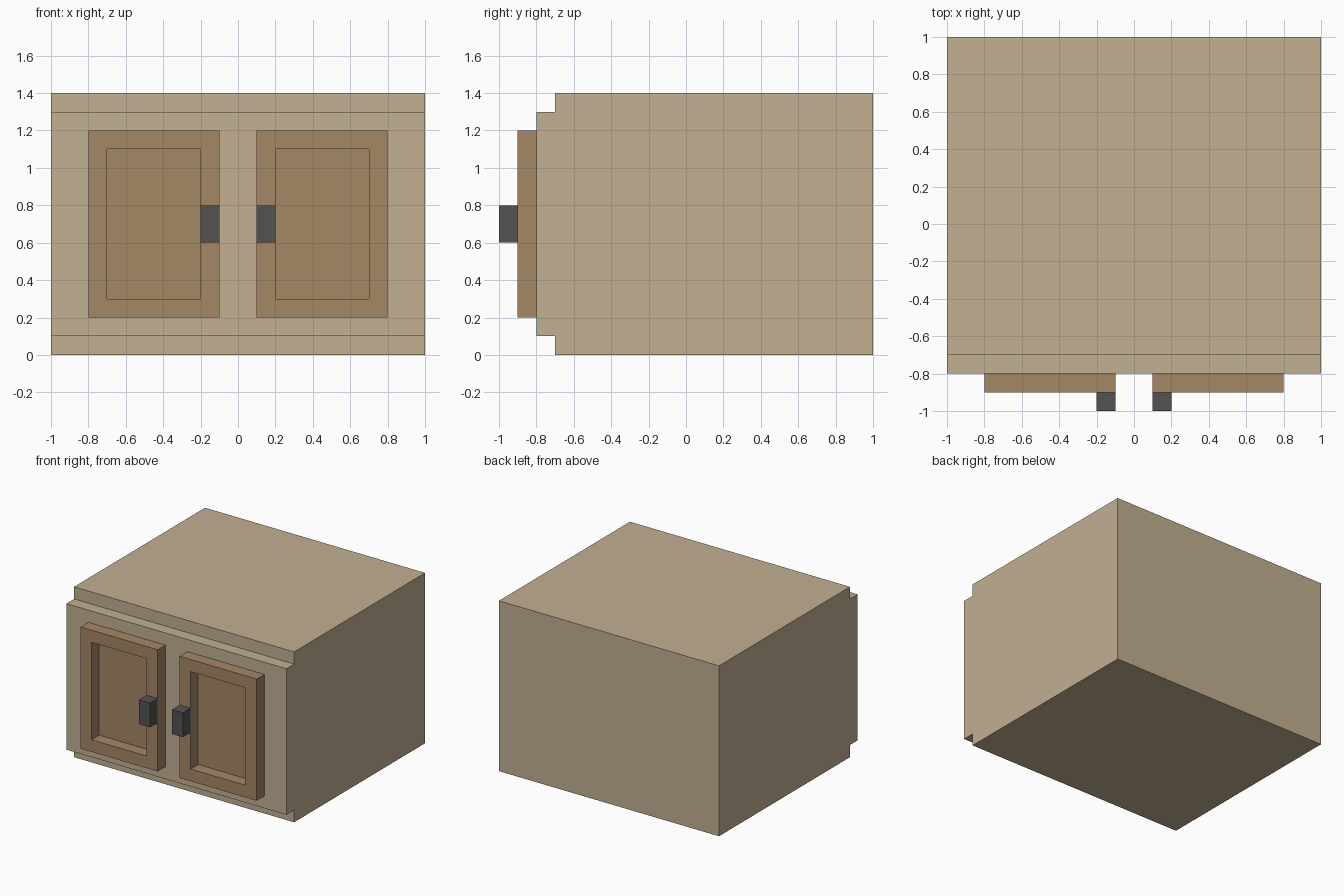
import bpy, bmesh

if "Cube" in bpy.data.objects:
    bpy.data.objects.remove(bpy.data.objects["Cube"])


def material(name, rgb):
    lin = [((c / 255 + 0.055) / 1.055) ** 2.4 for c in rgb]
    m = bpy.data.materials.new(name)
    m.diffuse_color = (*lin, 1)
    m.use_nodes = True
    m.node_tree.nodes["Principled BSDF"].inputs["Base Color"].default_value = m.diffuse_color
    return m


PALE = material("pale_wood", (194, 176, 146))
BROWN = material("brown_wood", (165, 135, 101))
METAL = material("dark_metal", (84, 82, 82))


def finish(bm, name, mat):
    bmesh.ops.recalc_face_normals(bm, faces=bm.faces)
    me = bpy.data.meshes.new(name)
    bm.to_mesh(me)
    bm.free()
    me.materials.append(mat)
    ob = bpy.data.objects.new(name, me)
    bpy.context.collection.objects.link(ob)
    return ob


def box(x, y, z):
    """Box from (min, max) ranges on each axis."""
    bm = bmesh.new()
    bmesh.ops.create_cube(bm, size=1)
    for v in bm.verts:
        v.co = [sum(r) / 2 + c * (r[1] - r[0]) for c, r in zip(v.co, (x, y, z))]
    return bm


# Cabinet body: side profile (y, z) with a raised front, extruded along x
profile = [(1, 0), (1, 1.4), (-0.7, 1.4), (-0.7, 1.3),
           (-0.8, 1.3), (-0.8, 0.1), (-0.7, 0.1), (-0.7, 0)]
bm = bmesh.new()
side = bm.faces.new([bm.verts.new((-1, y, z)) for y, z in profile])
ext = bmesh.ops.extrude_face_region(bm, geom=[side], use_keep_orig=True)
verts = [g for g in ext["geom"] if isinstance(g, bmesh.types.BMVert)]
bmesh.ops.translate(bm, verts=verts, vec=(2, 0, 0))
finish(bm, "cabinet_body", PALE)

for label, s in (("left", -1), ("right", 1)):
    # Door with a frame around a sunken panel
    bm = box(sorted((s * 0.1, s * 0.8)), (-0.9, -0.8), (0.2, 1.2))
    bm.normal_update()
    front = min(bm.faces, key=lambda f: f.calc_center_median().y)
    bmesh.ops.inset_region(bm, faces=[front], thickness=0.1, use_even_offset=True)
    bmesh.ops.inset_region(bm, faces=[front], thickness=0, depth=0)
    for v in front.verts:
        v.co.y = -0.802
    finish(bm, label + "_door", BROWN)

    # Handle on the inner edge of the door
    bm = box(sorted((s * 0.1, s * 0.2)), (-1, -0.9), (0.6, 0.8))
    finish(bm, label + "_handle", METAL)
